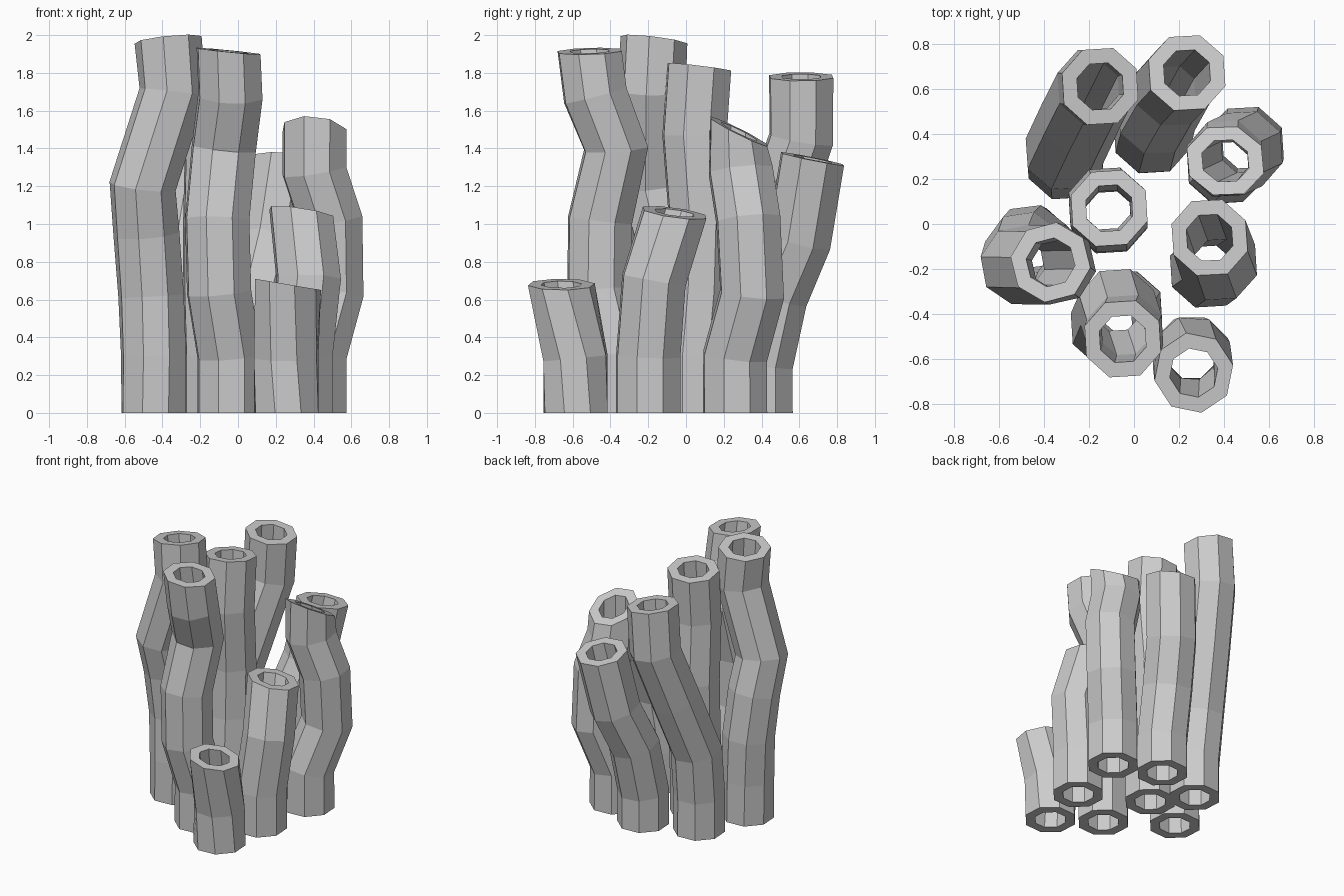
import bpy, bmesh, math
from mathutils import Vector

if "Cube" in bpy.data.objects:
    bpy.data.objects.remove(bpy.data.objects["Cube"])

SIDES = 8
R_OUT, R_IN = 0.18, 0.11


def tube(name, path, slope, top_phase=26):
    """Open-ended octagonal pipe along a path; slope = tilt of the cut top (dz/dx, dz/dy)."""
    pts = [Vector(p) for p in path]
    last = len(pts) - 1
    bm = bmesh.new()
    outer, inner = [], []
    for i, p in enumerate(pts):
        if i == 0:
            n = Vector((0, 0, 1))
        elif i == last:
            n = Vector((-slope[0], -slope[1], 1)).normalized()
        else:
            n = ((pts[i + 1] - p).normalized() + (p - pts[i - 1]).normalized()).normalized()
        q = Vector((0, 0, 1)).rotation_difference(n)
        phase = 26 + (top_phase - 26) * i / last
        for rings, r in ((outer, R_OUT), (inner, R_IN)):
            ring = []
            for k in range(SIDES):
                a = math.radians(phase + 360 * k / SIDES)
                ring.append(bm.verts.new(p + q @ Vector((r * math.cos(a), r * math.sin(a), 0))))
            rings.append(ring)
    # closed loop of rings: up the outside, down the inside
    loop = outer + inner[::-1]
    for i, a in enumerate(loop):
        b = loop[(i + 1) % len(loop)]
        for k in range(SIDES):
            j = (k + 1) % SIDES
            bm.faces.new((a[k], a[j], b[j], b[k]))
    bmesh.ops.recalc_face_normals(bm, faces=bm.faces)
    me = bpy.data.meshes.new(name)
    bm.to_mesh(me)
    bm.free()
    bpy.context.collection.objects.link(bpy.data.objects.new(name, me))


# front tubes
tube("short_front_tube", [(.255, -.585, 0), (.255, -.585, .29), (.265, -.66, .68)], (-.17, 0), 11)
tube("tall_front_tube", [(-.045, -.38, 0), (-.045, -.38, .3), (-.1, -.46, .64), (-.11, -.455, 1.02),
                         (-.075, -.37, 1.4), (-.04, -.48, 1.68), (-.05, -.51, 1.915)], (-.1, .03))
# left tube
tube("left_tube", [(-.447, -.1, 0), (-.447, -.1, .3), (-.46, -.09, .62), (-.485, -.12, .95),
                   (-.505, -.18, 1.2), (-.345, -.18, 1.7), (-.37, -.17, 1.975)], (.1, -.12), 37)
# middle tube
tube("middle_tube", [(-.11, .04, 0), (-.11, .04, .3), (-.12, .07, .65), (-.12, .08, 1.02),
                     (-.11, .045, 1.47), (-.11, .07, 1.83)], (.05, -.12))
# right tubes
tube("right_front_tube", [(.33, -.2, 0), (.33, -.2, .3), (.375, -.17, .7), (.335, -.06, 1.06)], (-.15, -.14))
tube("right_back_tube", [(.405, .26, 0), (.405, .26, .3), (.495, .35, .63), (.49, .33, 1.02),
                         (.405, .29, 1.28), (.405, .28, 1.49)], (-.1, -.5))
# back tubes
tube("back_left_tube", [(-.305, .28, 0), (-.305, .28, .28), (-.31, .32, .63), (-.24, .47, 1.05),
                        (-.17, .61, 1.45), (-.15, .61, 1.78)], (-.13, 0))
tube("back_right_tube", [(.08, .395, 0), (.08, .395, .25), (.1, .475, .62), (.17, .6, .92),
                         (.235, .67, 1.345)], (-.05, -.2))
